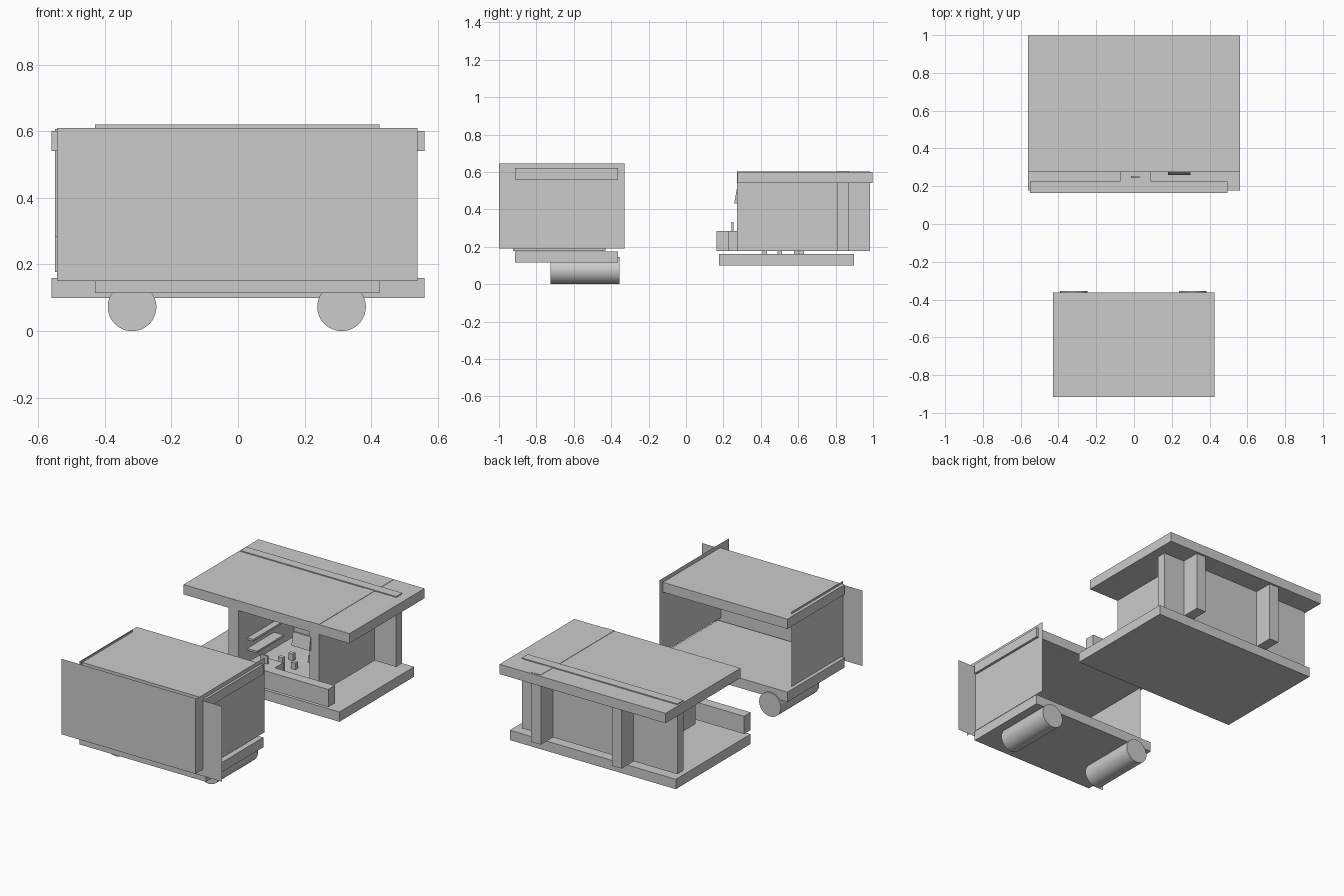
import bpy
import bmesh
import math
from mathutils import Euler

if "Cube" in bpy.data.objects:
    bpy.data.objects.remove(bpy.data.objects["Cube"])


def link(name, bm):
    mesh = bpy.data.meshes.new(name)
    bm.to_mesh(mesh)
    bm.free()
    ob = bpy.data.objects.new(name, mesh)
    bpy.context.collection.objects.link(ob)
    return ob


def box(name, xr, yr, zr, rot=(0, 0, 0)):
    """Box given by its extents, optionally turned about its centre."""
    bm = bmesh.new()
    bmesh.ops.create_cube(bm, size=1)
    for v in bm.verts:
        v.co.x *= xr[1] - xr[0]
        v.co.y *= yr[1] - yr[0]
        v.co.z *= zr[1] - zr[0]
    ob = link(name, bm)
    ob.location = [(r[0] + r[1]) / 2 for r in (xr, yr, zr)]
    ob.rotation_euler = Euler(rot)
    return ob


def sheet(name, corners):
    """Single flat panel without thickness."""
    bm = bmesh.new()
    bm.faces.new([bm.verts.new(c) for c in corners])
    return link(name, bm)


def side_sheet(name, x, y0, y1, z0, z1):
    return sheet(name, [(x, y0, z0), (x, y1, z0), (x, y1, z1), (x, y0, z1)])


# Front unit: floor and roof slabs
for name, z in (("cart_floor", 0.115), ("cart_roof", 0.56)):
    box(name, (-0.43, 0.425), (-0.915, -0.363), (z, z + 0.06))

# Front unit: thin panels, back left open
sheet("cart_front_panel", [(-0.543, -0.925, 0.15), (0.539, -0.925, 0.15),
                           (0.539, -0.925, 0.61), (-0.543, -0.925, 0.61)])
side_sheet("cart_right_panel", 0.41, -1.0, -0.33, 0.19, 0.645)
side_sheet("cart_left_panel", -0.41, -0.925, -0.43, 0.177, 0.632)

# Front unit: rollers under the floor
for name, x in (("roller_left", -0.318), ("roller_right", 0.311)):
    bpy.ops.mesh.primitive_cylinder_add(vertices=48, radius=0.073, depth=0.37,
                                        location=(x, -0.54, 0.073),
                                        rotation=(math.pi / 2, 0, 0))
    bpy.context.object.name = name
    bpy.ops.object.shade_smooth_by_angle()

# Rear building: base and roof slabs
box("building_base", (-0.56, 0.56), (0.177, 0.898), (0.10, 0.16))
box("building_roof", (-0.56, 0.56), (0.275, 0.997), (0.54, 0.60))

# Rear building: walls, the back one just piercing the roof
box("back_wall", (-0.55, 0.50), (0.81, 0.868), (0.177, 0.606))
box("right_wall", (0.29, 0.355), (0.274, 0.985), (0.177, 0.602))
box("left_wall", (-0.255, -0.19), (0.274, 0.985), (0.177, 0.598))

# Counter along the front with a short return in the middle
box("front_counter", (-0.55, 0.495), (0.163, 0.226), (0.177, 0.285))
box("counter_return", (-0.075, 0.09), (0.2255, 0.31), (0.177, 0.284))
box("counter_stand", (-0.017, 0.03), (0.243, 0.253), (0.284, 0.333))

# Interior shelves on the left wall
box("upper_shelf", (-0.19, -0.15), (0.36, 0.64), (0.33, 0.342))
box("lower_shelf", (-0.19, -0.125), (0.36, 0.62), (0.265, 0.277))

# Tilted board by the right wall
box("tilted_board", (0.18, 0.30), (0.265, 0.285), (0.43, 0.51),
    (math.radians(-10), 0, 0))

# Small pegs standing on the floor
for i, (x, y) in enumerate(((0.0, 0.42), (0.03, 0.5), (-0.05, 0.59), (0.06, 0.62))):
    box(f"floor_peg_{i + 1}", (x - 0.015, x + 0.015), (y - 0.012, y + 0.012),
        (0.16, 0.255 if i == 0 else 0.20))
